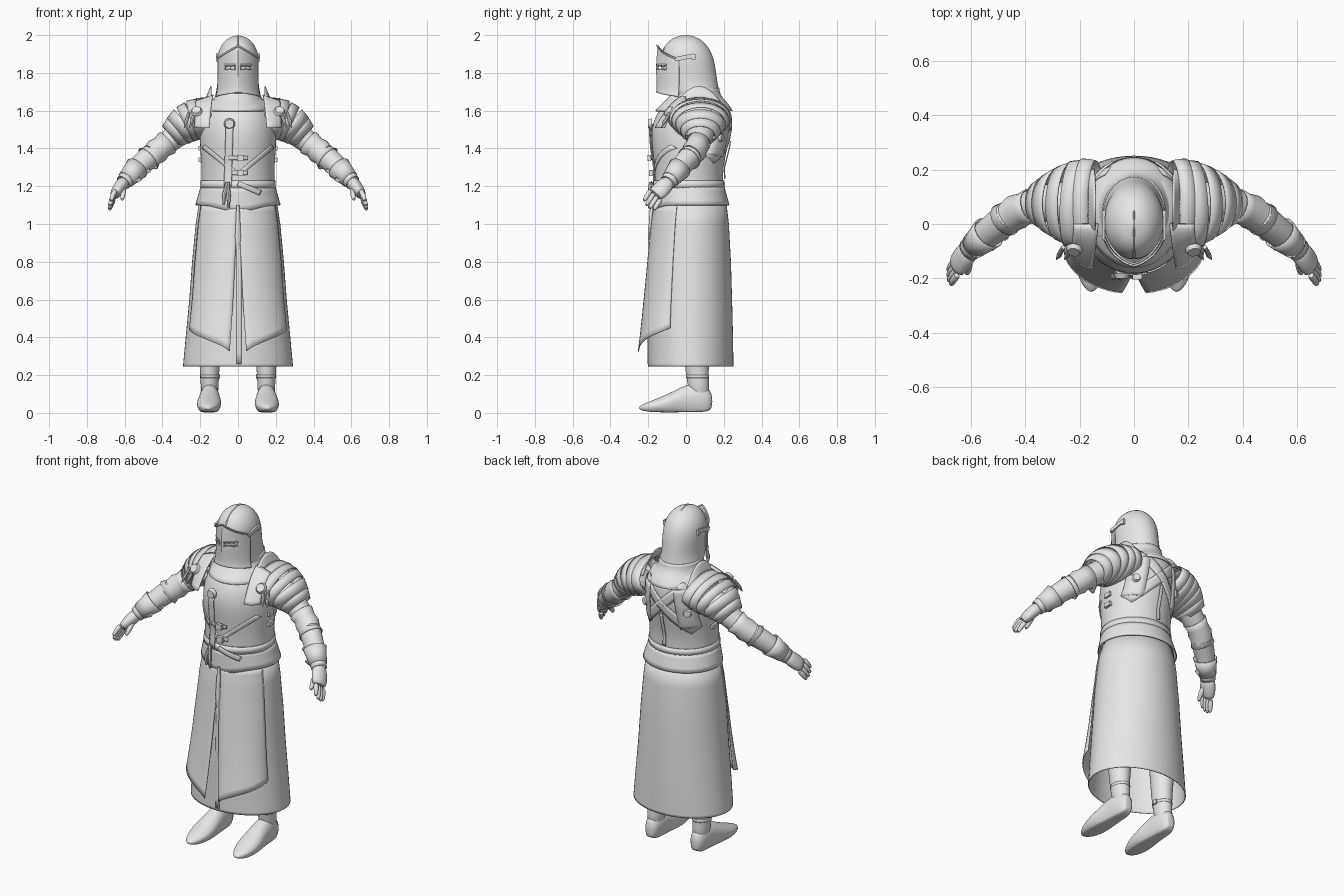
import bpy, bmesh
from math import sin, cos, pi, radians, sqrt
from mathutils import Vector, Matrix, Euler

if "Cube" in bpy.data.objects:
    bpy.data.objects.remove(bpy.data.objects["Cube"])

steel = bpy.data.materials.new("plain_grey")
steel.use_nodes = True
grey = (0.8, 0.8, 0.8, 1)
steel.diffuse_color = grey
steel.node_tree.nodes["Principled BSDF"].inputs["Base Color"].default_value = grey


def finish(name, bm, mirror=False, thick=0, level=0):
    bmesh.ops.remove_doubles(bm, verts=bm.verts, dist=0.0001)
    bmesh.ops.recalc_face_normals(bm, faces=bm.faces)
    mesh = bpy.data.meshes.new(name)
    bm.to_mesh(mesh)
    bm.free()
    mesh.materials.append(steel)
    ob = bpy.data.objects.new(name, mesh)
    bpy.context.collection.objects.link(ob)
    bpy.ops.object.select_all(action='DESELECT')
    bpy.context.view_layer.objects.active = ob
    ob.select_set(True)
    bpy.ops.object.shade_smooth_by_angle(angle=radians(40))
    if level:
        ob.modifiers.new("smooth", 'SUBSURF').levels = level
        ob.modifiers["smooth"].render_levels = level
    if thick:
        ob.modifiers.new("thickness", 'SOLIDIFY').thickness = thick
    if mirror:
        ob.modifiers.new("mirror", 'MIRROR').use_clip = False
    return ob


def grid(name, f, nu, nv, skip=None, cap=False, **kw):
    """Sheet of quads from f(u, v), with u and v running 0 to 1."""
    bm = bmesh.new()
    rows = [[bm.verts.new(f(i / nu, j / nv)) for i in range(nu + 1)] for j in range(nv + 1)]
    for j in range(nv):
        for i in range(nu):
            if not (skip and skip((i + .5) / nu, (j + .5) / nv)):
                bm.faces.new((rows[j][i], rows[j][i + 1], rows[j + 1][i + 1], rows[j + 1][i]))
    if cap:
        for row in (rows[0], rows[-1]):
            bm.faces.new(row[:-1])
    return finish(name, bm, **kw)


def at(prof, z):
    """Half width, centre and half depth of a profile at height z."""
    for a, b in zip(prof, prof[1:]):
        if z <= b[0]:
            break
    t = min(1, max(0, (z - a[0]) / (b[0] - a[0])))
    return [p + (q - p) * t for p, q in zip(a[1:], b[1:])]


def body(name, prof, x=0, seg=40, **kw):
    def f(u, v):
        z, rx, cy, ry = prof[round(v * (len(prof) - 1))]
        return x + rx * sin(u * 2 * pi), cy - ry * cos(u * 2 * pi), z
    return grid(name, f, seg, len(prof) - 1, **kw)


def tube(name, secs, seg=20, **kw):
    """Oval sections (centre, horizontal radius, upright radius) along a path."""
    pts = [Vector(s[:3]) for s in secs]

    def f(u, v):
        k = round(v * (len(pts) - 1))
        t = (pts[min(k + 1, len(pts) - 1)] - pts[max(k - 1, 0)]).normalized()
        up = t.cross(Vector((0, 1, 0))).normalized()
        side = up.cross(t)
        a = u * 2 * pi
        return pts[k] + side * secs[k][3] * cos(a) + up * secs[k][4] * sin(a)
    return grid(name, f, seg, len(pts) - 1, **kw)


def ribbon(name, prof, start, end, width, side=-1, off=0.006, **kw):
    """Strap lying on a body profile, from (x, z) to (x, z)."""
    p, q = Vector(start), Vector(end)
    across = (q - p).normalized().orthogonal() * width / 2

    def f(u, v):
        c = p.lerp(q, v) + across * (2 * u - 1)
        rx, cy, ry = at(prof, c.y)
        k = min(.98, abs(c.x) / rx)
        return c.x, cy + side * (ry * sqrt(1 - k * k) + off), c.y
    return grid(name, f, 3, 14, thick=.006, **kw)


def box(name, loc, size, rot=(0, 0, 0), mirror=False):
    bm = bmesh.new()
    bmesh.ops.create_cube(bm, size=1, matrix=Matrix.LocRotScale(Vector(loc), Euler(rot), Vector(size)))
    return finish(name, bm, mirror)


def disc(name, loc, r, depth, rot, mirror=False):
    bm = bmesh.new()
    bmesh.ops.create_cone(bm, cap_ends=True, segments=20, radius1=r, radius2=r * .75, depth=depth,
                          matrix=Matrix.LocRotScale(Vector(loc), Euler(rot), None))
    return finish(name, bm, mirror)


# Torso, belt and hip skirt: (z, half width, centre y, half depth)
torso = [(1.1, .205, .02, .18), (1.2, .194, .015, .182), (1.3, .192, .015, .18), (1.4, .202, .02, .2),
         (1.5, .203, .025, .212), (1.58, .19, .04, .2), (1.64, .165, .055, .165), (1.68, .12, .05, .12)]
body("torso", torso, level=1, cap=True)
body("waist_belt", [(1.19, .2, .015, .19), (1.23, .198, .015, .187)], thick=.005)


def hip(u, v):
    a = u * 2 * pi
    w = .226 - .028 * v
    dip = .035 * max(0, cos(a)) ** 6 * (1 - v)
    return w * sin(a), .028 - .012 * v - (.202 - .015 * v) * cos(a), 1.1 + .1 * v - dip


grid("hip_flap", hip, 48, 4, thick=.005)

# Long skirt with two loose front panels
skirt = [(.245, .291, .025, .226), (.26, .29, .025, .226), (.4, .277, .024, .225), (.6, .258, .022, .222),
         (.8, .243, .022, .216), (1, .224, .023, .204), (1.14, .203, .025, .186)]
body("long_skirt", skirt, seg=56, thick=.005)


def panel(u, v):
    z = 1.1 + (.325 + .125 * u ** .7 - 1.1) * v
    rx, cy, ry = at(skirt, z)
    inner = .02 + .11 * v
    a = inner + (radians(68) - inner) * u
    off = .004 + v * v * (.05 * (1 - u ** 3) + .002)
    return (rx + off) * sin(a), cy - (ry + off) * cos(a) - .02 * v * u ** 4, z


grid("front_panel", panel, 14, 20, thick=.005, mirror=True)
ribbon("skirt_front_seam", skirt, (.005, 1.04), (.005, .26), .025, off=.003)
tube("front_tassel", [(0, -.182, 1.1, .008, .008), (0, -.186, 1.02, .01, .012),
                      (0, -.19, .93, .011, .016), (0, -.192, .87, .006, .01)], seg=10, cap=True)

# Chest straps, buckles and hanging cord
ribbon("chest_strap", torso, (.185, 1.41), (.01, 1.27), .022, mirror=True)
for z in (1.27, 1.35):
    ribbon("buckle_strap", torso, (-.05, z), (.05, z), .02, off=.01)
    box("buckle", (.012, -.185 - (z - 1.27) * .12, z), (.036, .02, .032))
for z in (1.34, 1.4):
    box("side_buckle", (.198, .02, z), (.024, .045, .024), mirror=True)
ribbon("cord", torso, (-.045, 1.53), (-.055, 1.2), .04, off=.012)
disc("brooch", (-.045, -.19, 1.53), .03, .02, (pi / 2, 0, 0))
for k, z in ((-.075, 1.1), (-.05, 1.085)):
    tube("cord_end", [(-.055, -.185, 1.22, .01, .01), (k, -.195, 1.15, .012, .012), (k, -.195, z, .006, .006)],
         seg=8, cap=True)
ribbon("belt_tongue", torso, (0, 1.215), (.12, 1.165), .028, off=.02)

# Back harness: crossed straps, spine strap and shoulder blade plates
for s in (-1, 1):
    ribbon("cross_strap", torso, (s * .13, 1.62), (-s * .16, 1.34), .055, side=1)
ribbon("spine_strap", torso, (0, 1.24), (0, 1.44), .018, side=1)
ribbon("blade_plate", torso, (.12, 1.6), (.14, 1.36), .085, side=1, off=.01, mirror=True)
disc("blade_boss", (.14, .188, 1.46), .026, .016, (-pi / 2, 0, -.5), mirror=True)

# Neck collar, rising from the chest to the helmet
body("neck_collar", [(1.6, .175, .042, .205), (1.635, .155, .048, .18), (1.66, .128, .05, .15),
                     (1.69, .116, .05, .13), (1.72, .114, .05, .126)], level=1, thick=.006)
body("neck", [(1.62, .09, .04, .09), (1.8, .08, .03, .09)], cap=True)

# Shoulder plates overlapping down the arm
lames = [(.14, .072, 1.58, .162, .095), (.185, .072, 1.565, .164, .104), (.235, .075, 1.55, .153, .106),
         (.275, .076, 1.53, .134, .1), (.315, .076, 1.497, .108, .088), (.35, .075, 1.467, .082, .072)]
for a, b in zip(lames, lames[1:]):
    mid = [(p + q) / 2 for p, q in zip(a, b)]
    lip = [q + (q - p) * .12 for p, q in zip(a, b)]
    tube("shoulder_plate", [a, mid[:3] + [r * 1.02 for r in mid[3:]], lip[:3] + [r * 1.03 for r in lip[3:]]],
         seg=32, thick=.005, mirror=True)


def flange(u, v):
    a = pi * (.14 + .72 * u)
    return .17 - .025 * v, .068 - (.145 + .005 * v) * cos(a), 1.57 + (.1 + .06 * v * sin(a) ** 2) * sin(a)


grid("shoulder_flange", flange, 24, 4, thick=.006, mirror=True)


# Plate sloping from the top of the shoulder onto the chest
def wing(u, v):
    y = .0 - .165 * v ** .8
    return .132 + .02 * v + (.09 - .01 * v) * u, y + .05 * v * u * u, 1.685 - .175 * v ** 1.4 - .03 * u * (1 - v)


grid("shoulder_wing", wing, 6, 12, thick=.006, mirror=True)
disc("shoulder_boss", (.22, -.098, 1.6), .031, .016, (.9, 0, .2), mirror=True)
for k in (0, .03):
    tube("boss_tassel", [(.23 + k, -.085, 1.59, .008, .008), (.245 + k, -.115, 1.54, .01, .01),
                         (.255 + k, -.13, 1.51, .002, .002)], seg=8, cap=True, mirror=True)

# Arms
tube("upper_arm", [(.2, .08, 1.55, .08, .07), (.3, .08, 1.49, .074, .068), (.36, .07, 1.44, .064, .062),
                   (.42, .05, 1.395, .057, .057), (.47, .02, 1.352, .055, .056)], level=1, cap=True, mirror=True)
tube("elbow_guard", [(.375, .066, 1.43, .066, .07), (.405, .056, 1.407, .059, .06), (.43, .045, 1.386, .066, .068),
                     (.455, .028, 1.364, .059, .06), (.475, .015, 1.346, .064, .072)],
     thick=.005, mirror=True)
tube("forearm_guard", [(.455, .03, 1.365, .06, .062), (.5, -.005, 1.328, .058, .06), (.55, -.045, 1.28, .053, .054),
                       (.585, -.077, 1.243, .046, .046), (.607, -.097, 1.22, .044, .042)], level=1, thick=.005, mirror=True)
tube("gauntlet_cuff", [(.535, -.033, 1.296, .064, .066), (.565, -.06, 1.264, .055, .055),
                       (.592, -.083, 1.236, .048, .048)], thick=.005, mirror=True)
for k in (.2, .75):
    c = Vector((.49, .003, 1.335)).lerp(Vector((.58, -.07, 1.25)), k)
    box("forearm_buckle", c + Vector((-.03, -.035, -.035)), (.025, .02, .02), (.4, .5, 0), mirror=True)

# Hands
tube("palm", [(.597, -.087, 1.23, .04, .037), (.622, -.115, 1.2, .047, .035), (.645, -.148, 1.167, .049, .031),
              (.655, -.166, 1.152, .04, .022)], level=1, cap=True, mirror=True)
across = Vector((-.12, -.7, .65)).normalized()
for k in range(4):
    c = Vector((.651, -.158, 1.158)) + across * .024 * (k - 1.5)
    d = Vector((.018, -.022, -.032)) * (1 if k in (1, 2) else .88)
    e = c + d * 1.1
    g = e + d * 1.1 + Vector((-.008, .002, -.002))
    tube("finger", [(*c, .015, .015), (*e, .0145, .0145), (*g, .01, .01)], seg=10, level=1, cap=True, mirror=True)
tube("thumb", [(.61, -.12, 1.2, .018, .018), (.606, -.158, 1.163, .016, .016), (.615, -.188, 1.122, .01, .01)],
     seg=10, level=1, cap=True, mirror=True)

# Helmet skull with medial crest and flared rim
skull = [(1.685, .12, .052, .13), (1.72, .111, .028, .144), (1.78, .107, .018, .144), (1.84, .111, .012, .143),
         (1.89, .11, .006, .136), (1.935, .096, .003, .118), (1.97, .071, 0, .089), (1.99, .042, 0, .054),
         (1.999, .004, 0, .006)]
body("helmet_skull", skull, level=1)


def crest(u, v):
    a = pi * (.12 + .5 * v)
    r = .005 * (1 - abs(2 * u - 1))
    return .012 * (u - .5), -(.131 + r) * cos(a), 1.868 + (.127 + r) * sin(a)


grid("helmet_crest", crest, 2, 28)


# Pointed visor with eye slits
def visor(u, v):
    s = 2 * u - 1
    low = 1.675 + .022 * (1 - abs(s))
    z = low + (1.875 + .07 * (1 - abs(s)) ** 1.2 - low) * v
    a = s * radians(70)
    ridge = .026 * (1 - abs(s)) ** 2 * (.65 + .35 * sin(pi * v))
    flare = .01 * (1 - v) ** 8
    return (.117 - .003 * v + flare) * sin(a), .012 - (.144 + flare) * cos(a) - ridge, z


def slit(u, v):
    x, y, z = visor(u, v)
    return .012 < abs(x) < .072 and 1.818 < z < 1.836


grid("visor", visor, 40, 26, skip=slit, thick=.006)
for dz in (-.013, .012):
    def rim(u, v):
        x, y, z = visor(.55 + .24 * v, .56)
        return x, y - .004, 1.827 + dz + .007 * u
    grid("slit_rim", rim, 1, 10, thick=.006, mirror=True)


def brow(u, v):
    x, y, z = visor(v, 1)
    return x * 1.02, y - .005 * u, z + .01 * (u - .5)


grid("visor_brow", brow, 2, 32, thick=.005)
box("visor_hinge", (.112, -.008, 1.882), (.01, .1, .022), (.2, 0, 0), mirror=True)
box("hinge_block", (.111, .04, 1.885), (.012, .02, .03), mirror=True)

# Legs and pointed boots
body("leg", [(.07, .046, .075, .055), (.15, .047, .065, .056), (.25, .053, .055, .064), (.42, .068, .06, .075),
             (.6, .07, .045, .075), (.95, .085, .03, .09)], x=.15, seg=24, level=1, cap=True, mirror=True)
# Boot sections: (y, half width, sole height, top height)
boot = [(.14, .022, .025, .1), (.115, .042, .006, .14), (.06, .05, .004, .16), (0, .053, .004, .15),
        (-.06, .062, .003, .118), (-.12, .066, .003, .09), (-.18, .055, .004, .066), (-.225, .034, .01, .048),
        (-.25, .008, .02, .032)]


def boot_skin(u, v):
    y, w, lo, hi = boot[round(v * (len(boot) - 1))]
    a = u * 2 * pi
    flat = max(-.75, sin(a)) / (1 if sin(a) > 0 else .75)
    return .15 - .03 * min(y, 0) + w * cos(a), y, (lo + hi) / 2 + (hi - lo) / 2 * flat


grid("boot", boot_skin, 24, len(boot) - 1, level=1, cap=True, mirror=True)
body("ankle_strap", [(.185, .05, .062, .061), (.2, .05, .061, .062)], x=.15, seg=24, thick=.004, mirror=True)
box("ankle_buckle", (.1, .06, .193), (.012, .026, .026), mirror=True)
